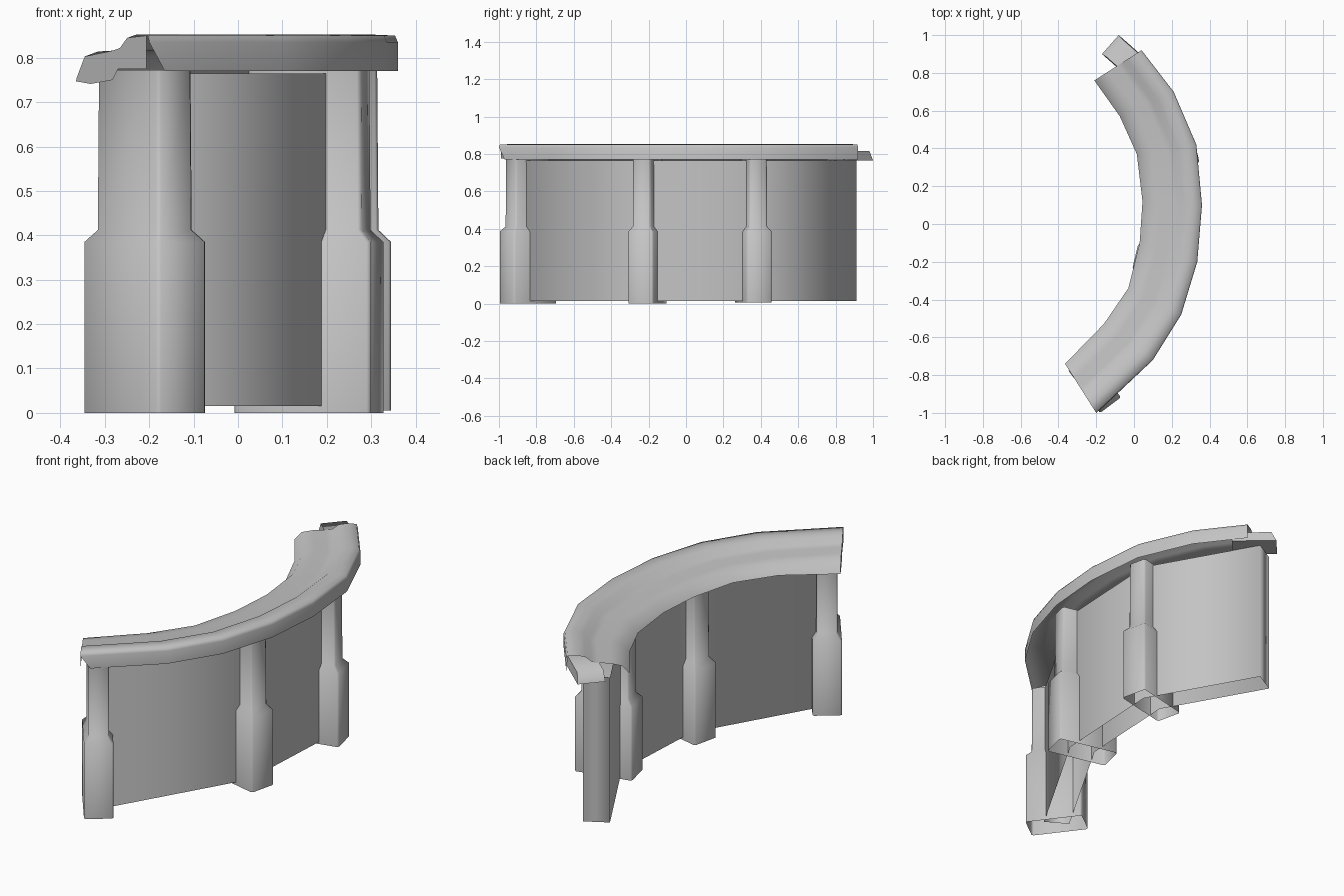
import bpy, bmesh, math
from mathutils import Vector

cube = bpy.data.objects.get("Cube")
if cube:
    bpy.data.objects.remove(cube, do_unlink=True)

stone = bpy.data.materials.new("grey_stone")
stone.use_nodes = True
stone.diffuse_color = (0.55, 0.55, 0.55, 1)
stone.node_tree.nodes["Principled BSDF"].inputs["Base Color"].default_value = stone.diffuse_color


def loft(name, rings, closed=True, fill=(), angle=80):
    """Skin a list of matching rings of points; fill lists the ring ends to cap."""
    bm = bmesh.new()
    rows = [[bm.verts.new(p) for p in ring] for ring in rings]
    n = len(rows[0])
    for a, b in zip(rows, rows[1:]):
        for i in range(n if closed else n - 1):
            j = (i + 1) % n
            bm.faces.new((a[i], a[j], b[j], b[i]))
    for end in fill:
        bm.faces.new(rows[end])
    bmesh.ops.recalc_face_normals(bm, faces=bm.faces)
    mesh = bpy.data.meshes.new(name)
    bm.to_mesh(mesh)
    bm.free()
    mesh.materials.append(stone)
    obj = bpy.data.objects.new(name, mesh)
    bpy.context.collection.objects.link(obj)
    bpy.ops.object.select_all(action="DESELECT")
    bpy.context.view_layer.objects.active = obj
    obj.select_set(True)
    bpy.ops.object.shade_smooth_by_angle(angle=math.radians(angle))


# Curved plan: inner and outer edges of the coping
inner = [(-.365, -.74), (-.16, -.53), (-.03, -.34), (.03, -.1),
         (.045, .12), (.015, .37), (-.075, .57), (-.21, .76)]
outer = [(-.2, -1), (.1, -.72), (.25, -.48), (.335, -.2),
         (.36, .1), (.33, .42), (.21, .7), (.04, .92)]


def across_coping(k, s, z):
    """Point at station k, from s = -1 on the inner edge to 1 on the outer."""
    return Vector((*Vector(inner[k]).lerp(Vector(outer[k]), (s + 1) / 2), z))


# Coping: open shell, low sloping lip inside, raised roll outside
profile = [(-1, .765), (-.76, .803), (-.4, .814), (0, .816), (.2, .822),
           (.4, .845), (.65, .852), (.96, .85), (1, .835), (1, .77)]
rings = [[across_coping(k, s, z) for s, z in profile] for k in range(len(inner))]
rings[0][0].z = .747
rings[0][-1] += Vector((.035, .03, 0))
loft("coping", rings, closed=False)

# Plate closing the near end of the coping, deeper on its inner half
top = [(-.98, .755), (-.76, .803), (0, .816), (.2, .822), (.4, .845), (.92, .85)]
bottom = [(-1, .747), (-.6, .741), (0, .75), (.15, .775), (.4, .775), (.92, .775)]
loft("coping_end", [[across_coping(0, s, z) for s, z in row] for row in (top, bottom)],
     closed=False)

# Piers: plan centre, outward direction, base height and lower depth
piers = {"end_pier": ((-.21, -.845), (.6, -.8), 0, .285),
         "middle_pier": ((.16, -.207), (.97, -.23), 0, .315),
         "far_pier": ((.19, .36), (.97, .22), .005, .29)}


def section(centre, out, depth, width, z, cut=.008):
    side = Vector((-out.y, out.x))
    d, w = depth / 2, width / 2
    corners = [(d, w - cut), (d - cut, w), (cut - d, w), (-d, w - cut),
               (-d, cut - w), (cut - d, -w), (d - cut, -w), (d, cut - w)]
    return [(*(centre + out * a + side * b), z) for a, b in corners]


for name, (c, n, base, depth) in piers.items():
    c, n = Vector(c), Vector(n).normalized()
    loft(name, [section(c, n, depth, .138, base), section(c, n, depth, .138, .385),
                section(c, n, depth - .05, .1, .412),
                section(c, n, depth - .055, .097, .772)], angle=50)

# Wall: straight runs from pier to pier and on to the far end, open top and bottom
path = [Vector(p[0]) for p in piers.values()] + [Vector((-.105, .88))]
runs = [(b - a).normalized() for a, b in zip(path, path[1:])]
sides = ([], [], [], [])
for k, p in enumerate(path):
    before, after = runs[max(k - 1, 0)], runs[min(k, len(runs) - 1)]
    along = (before + after).normalized()
    half = Vector((along.y, -along.x)) * .063 / along.dot(after)
    for side, q, z in zip(sides, (p - half, p - half, p + half, p + half),
                          (.765, .015, .015, .765)):
        side.append((*q, z))
low = sides[1] + sides[2][::-1]
high = sides[0] + sides[3][::-1]
loft("curved_wall", [low, high], angle=180)

# Jointing tongue poking out beyond the far end of the coping
tip = Vector((-.125, .95))
along = Vector((-.75, .66)).normalized()
across = Vector((along.y, -along.x))


def tongue_ring(back, slant):
    rows = [(-.067, .765), (-.063, .815), (.063, .815), (.067, .765)]
    return [(*(tip - along * (back + (slant if z > .8 else 0)) + across * s), z)
            for s, z in rows]


loft("joint_tongue", [tongue_ring(.22, 0), tongue_ring(0, .025)], fill=(0, -1))
